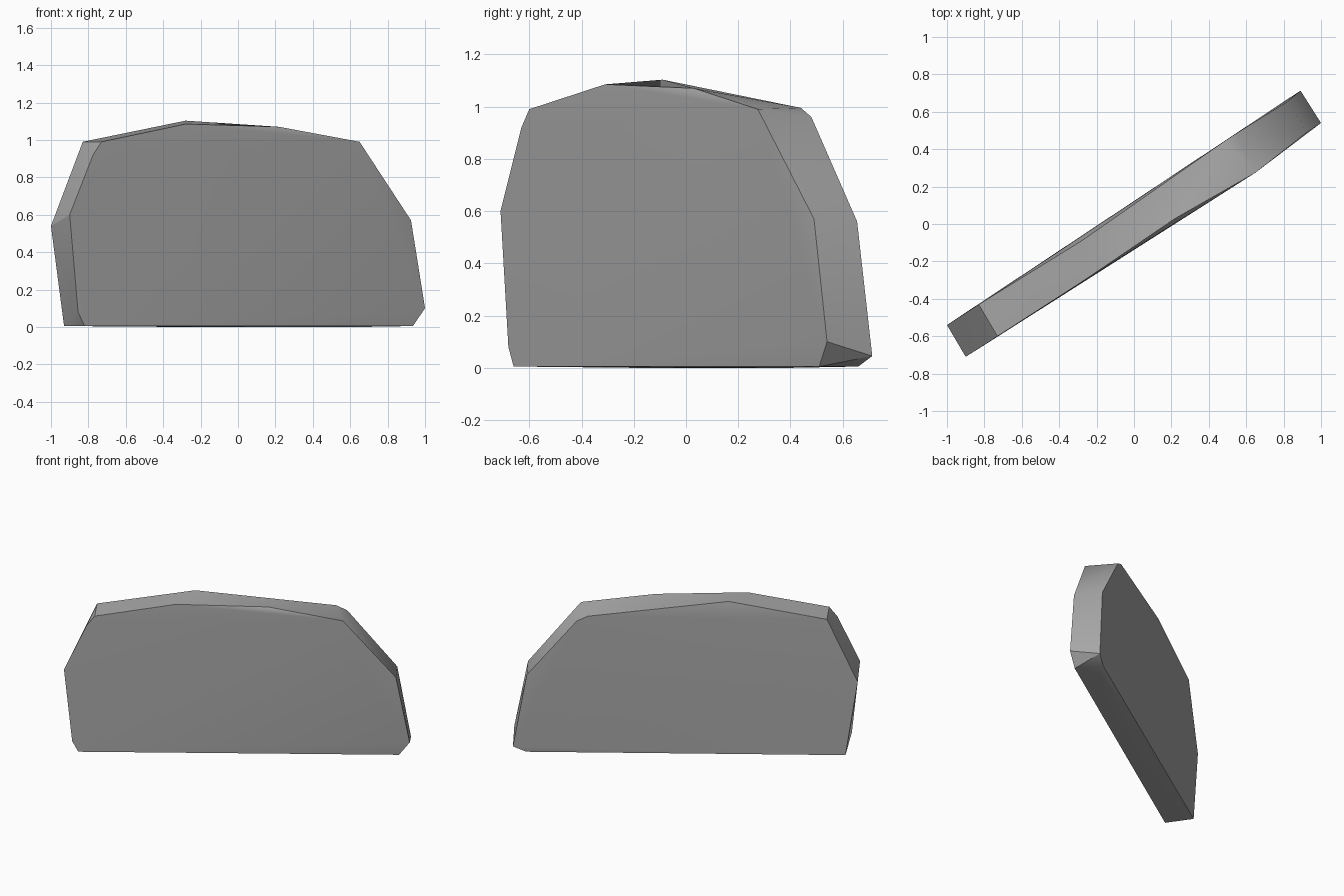
import bpy
import bmesh
import math

# Remove the default cube only
default_cube = bpy.data.objects.get("Cube")
if default_cube:
    bpy.data.objects.remove(default_cube, do_unlink=True)


def make_material(name, colour):
    material = bpy.data.materials.new(name)
    material.use_nodes = True
    material.diffuse_color = colour
    material.node_tree.nodes["Principled BSDF"].inputs["Base Color"].default_value = colour
    return material


# Corners of the broad front face, clockwise from the lower left end
front_outline = [
    (-.82, -.66, .005), (-.855, -.68, .08), (-.9, -.71, .6),
    (-.775, -.63, .92), (-.73, -.6, .99), (-.28, -.31, 1.085),
    (.22, .03, 1.07), (.65, .275, .99), (.925, .49, .57),
    (1, .54, .1), (.935, .51, .005),
]

# Corners of the broad back face, in the same direction
back_outline = [
    (-.93, -.5, .005), (-1, -.54, .54), (-.83, -.43, .99),
    (-.28, -.09, 1.103), (.48, .44, .995), (.54, .48, .96),
    (.82, .655, .56), (.89, .713, .045), (.82, .66, .005),
]

# Faint ridge along the underside
underside = [(-.29, -.2, 0), (.65, .4, 0)]


def build_slab(name, points, material):
    """Wrap the chiselled corners in one convex stone block."""
    mesh = bpy.data.meshes.new(name)
    bm = bmesh.new()
    for point in points:
        bm.verts.new(point)
    hull = bmesh.ops.convex_hull(bm, input=bm.verts)
    loose = [v for v in bm.verts if not v.link_faces]
    bmesh.ops.delete(bm, geom=loose, context="VERTS")
    bmesh.ops.recalc_face_normals(bm, faces=bm.faces)
    bm.to_mesh(mesh)
    bm.free()
    mesh.materials.append(material)
    slab = bpy.data.objects.new(name, mesh)
    bpy.context.collection.objects.link(slab)
    return slab


# Stone slab, softly shaded with sharp chiselled edges
stone_grey = make_material("stone grey", (.4, .4, .4, 1))
slab = build_slab("stone_slab", front_outline + back_outline + underside, stone_grey)
bpy.ops.object.select_all(action="DESELECT")
slab.select_set(True)
bpy.context.view_layer.objects.active = slab
bpy.ops.object.shade_smooth_by_angle(angle=math.radians(30))
